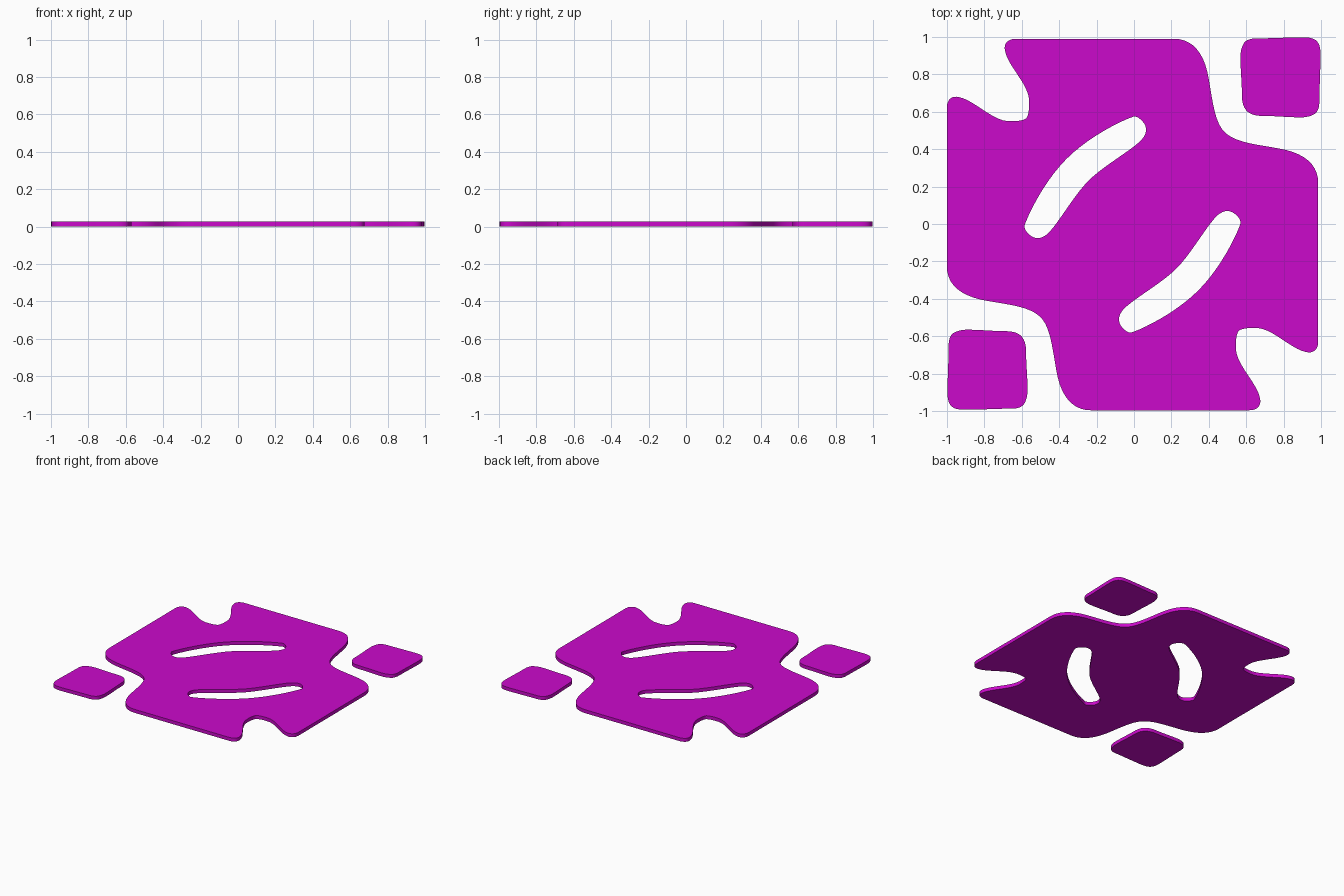
import bpy, bmesh, math

if "Cube" in bpy.data.objects:
    bpy.data.objects.remove(bpy.data.objects["Cube"])

THICK = 0.028
mat = bpy.data.materials.new("magenta")
mat.diffuse_color = (0.6, 0.003, 0.6, 1)
mat.use_nodes = True
mat.node_tree.nodes["Principled BSDF"].inputs["Base Color"].default_value = mat.diffuse_color


def anti(p):
    return (-p[1], -p[0])


def diag(p):
    return (p[1], p[0])


def turn(p):
    return (-p[0], -p[1])


def mirrored(path, f):
    """Close or extend a bezier chain with its reversed reflection."""
    return path + [f(p) for p in reversed(path[:-1])]


def plate(name, loops, centre):
    """Extruded plate from closed bezier chains (knot, handle, handle, knot...)."""
    cu = bpy.data.curves.new(name, 'CURVE')
    cu.dimensions = '2D'
    cu.fill_mode = 'BOTH'
    cu.extrude = THICK / 2
    cu.resolution_u = 10
    for chain in loops:
        pts = chain[:-1]
        n = len(pts) // 3
        sp = cu.splines.new('BEZIER')
        sp.bezier_points.add(n - 1)
        sp.use_cyclic_u = True
        for i, b in enumerate(sp.bezier_points):
            b.handle_left_type = b.handle_right_type = 'FREE'
            b.co = (*pts[3 * i], 0)
            b.handle_right = (*pts[3 * i + 1], 0)
            b.handle_left = (*pts[3 * i - 1], 0)
    tmp = bpy.data.objects.new(name + "_outline", cu)
    bpy.context.collection.objects.link(tmp)
    dg = bpy.context.evaluated_depsgraph_get()
    me = bpy.data.meshes.new_from_object(tmp.evaluated_get(dg))
    bpy.data.objects.remove(tmp)

    bm = bmesh.new()
    bm.from_mesh(me)
    bmesh.ops.remove_doubles(bm, verts=bm.verts, dist=1e-4)
    bmesh.ops.recalc_face_normals(bm, faces=bm.faces)
    bmesh.ops.translate(bm, verts=bm.verts, vec=(*centre, THICK / 2))
    bm.to_mesh(me)
    bm.free()
    me.materials.clear()
    me.materials.append(mat)
    ob = bpy.data.objects.new(name, me)
    bpy.context.collection.objects.link(ob)
    bpy.ops.object.select_all(action='DESELECT')
    ob.select_set(True)
    bpy.context.view_layer.objects.active = ob
    bpy.ops.object.shade_smooth_by_angle(angle=math.radians(35))
    return ob


# Main plate: quarter outline from one shallow notch to one deep notch
quarter = [(.492, .495), (.440, .547), (.430, .650),
           (.408, .776), (.385, .920), (.320, .993),
           (.222, .993), (0, .993), (-.3, .993),
           (-.623, .993), (-.665, .993), (-.690, .970),
           (-.682, .930), (-.668, .850), (-.560, .755),
           (-.553, .669), (-.550, .615), (-.558, .580), (-.568, .568)]
half = mirrored(quarter, anti)
outline = half[:-1] + [turn(p) for p in half]
outline[-1] = outline[0]

# Curved slot: half outline, from the inner middle round the tip to the outer middle
slot_half = [(-.235, .235), (-.155, .315), (0, .400),
             (.050, .455), (.065, .475), (.074, .490),
             (.072, .513), (.070, .545), (.030, .580),
             (.008, .578), (-.050, .560), (-.230, .474), (-.352, .352)]
slot = mirrored(slot_half, anti)
plate("main_plate", [outline, slot, [turn(p) for p in slot]], (-.008, -.003))

# Corner tiles: rounded squares, half outline from outer to inner corner
tile_half = [(.193, .193), (.180, .206), (.160, .212),
             (.130, .213), (.050, .214), (-.050, .207),
             (-.130, .207), (-.160, .207), (-.180, .200),
             (-.193, .187), (-.206, .170), (-.215, .140),
             (-.215, .110), (-.215, .040), (-.207, -.030),
             (-.207, -.100), (-.206, -.145), (-.195, -.165), (-.181, -.181)]
tile = mirrored(tile_half, diag)
plate("corner_tile_back", [tile], (.784, .785))
plate("corner_tile_front", [[turn(p) for p in tile]], (-.784, -.780))
